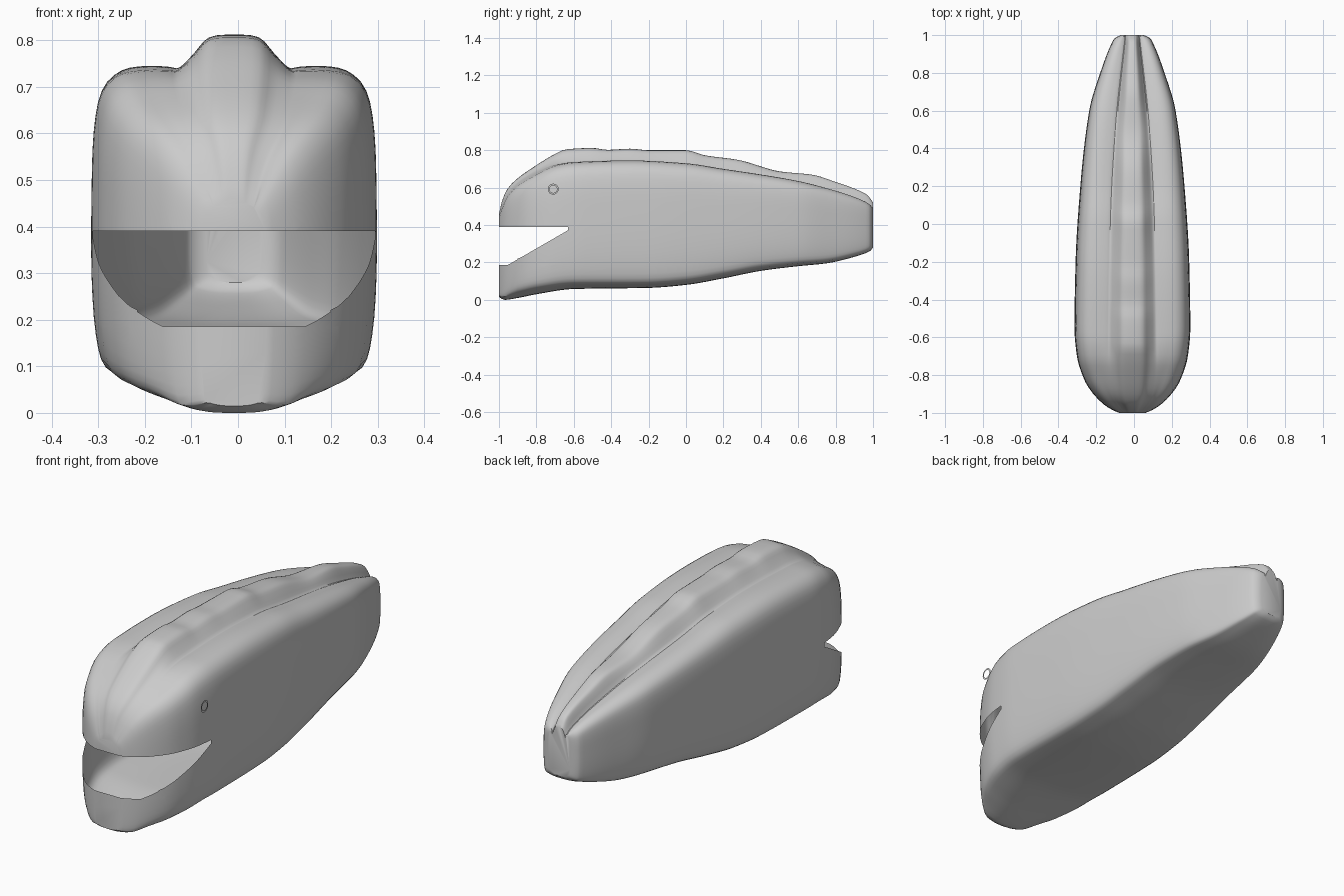
import bpy, bmesh, math
from mathutils import Vector

if "Cube" in bpy.data.objects:
    bpy.data.objects.remove(bpy.data.objects["Cube"])

CX = -0.0085          # body sits slightly off centre
MOUTH_Y, MOUTH_Z = -0.6, 0.39

grey = bpy.data.materials.new("plain_grey")
grey.diffuse_color = (0.6, 0.6, 0.6, 1)
grey.use_nodes = True
grey.node_tree.nodes["Principled BSDF"].inputs["Base Color"].default_value = grey.diffuse_color


def curve(keys):
    """Smooth monotone interpolation through (y, value) keys."""
    n = len(keys)
    d = [(keys[i+1][1] - keys[i][1]) / (keys[i+1][0] - keys[i][0]) for i in range(n - 1)]
    m = [d[0]] + [0 if a * b <= 0 else 2 * a * b / (a + b) for a, b in zip(d, d[1:])] + [d[-1]]

    def f(y):
        i = 0
        while i < n - 2 and y > keys[i+1][0]:
            i += 1
        (x0, a), (x1, b) = keys[i], keys[i+1]
        h = x1 - x0
        t = (y - x0) / h
        return (a * (1 + 2*t) * (1-t)**2 + b * t*t * (3 - 2*t)
                + h * m[i] * t * (1-t)**2 + h * m[i+1] * t*t * (t-1))
    return f


# lengthwise profiles: half width, belly, shoulder, ridge top, ridge half width
width = curve([(-1, .07), (-.985, .105), (-.955, .152), (-.9, .207), (-.83, .252), (-.7, .293),
               (-.55, .306), (-.2, .3), (.2, .275), (.6, .228), (.8, .17), (.96, .108),
               (.985, .092), (1, .06)])
belly = curve([(-1, .015), (-.97, .0), (-.9, .01), (-.8, .03), (-.6, .058), (-.2, .064), (0, .08),
               (.2, .115), (.4, .155), (.6, .18), (.75, .195), (.9, .23), (.985, .262), (1, .28)])
shoulder = curve([(-1, .44), (-.98, .5), (-.95, .56), (-.9, .612), (-.8, .672), (-.7, .718),
                  (-.6, .736), (-.3, .745), (0, .73), (.2, .7), (.4, .67), (.6, .635),
                  (.8, .583), (.9, .55), (.975, .515), (1, .49)])
ridge = curve([(-1, .46), (-.98, .54), (-.95, .6), (-.9, .65), (-.8, .72), (-.7, .78), (-.64, .805),
               (-.5, .812), (-.42, .802), (-.3, .808), (-.2, .8), (0, .8), (.1, .773), (.28, .748),
               (.5, .687), (.68, .668), (.8, .63), (.9, .595), (.97, .56), (1, .52)])
ridge_w = curve([(-1, .04), (-.9, .1), (-.7, .12), (0, .11), (.5, .085), (1, .035)])
corner = curve([(-1, .01), (-.9, .035), (-.6, .03), (0, .025), (1, .012)])
groove = curve([(-1, -.005), (-.8, -.01), (-.6, .0), (0, .006), (.6, .012), (1, .012)])


def section(y):
    """Half cross-section from belly centre to ridge centre, smoothed."""
    w, b, s, r, k, c, g = (f(y) for f in (width, belly, shoulder, ridge, ridge_w, corner, groove))
    h = s - b
    pts = [(0, b), (.4*w, b + .1*c), (.72*w, b + .6*c), (.9*w, b + 1.3*c), (.97*w, b + .16*h),
           (w, b + .35*h), (w, b + .6*h), (.985*w, b + .8*h), (.93*w, b + .925*h),
           (.8*w, b + .985*h), (.62*w, s), (k + .12*(w-k), s - .6*g), (k, s - g),
           (.72*k, s + .45*(r-s)), (.45*k, r - .08*(r-s)), (0, r)]
    ext = [(-pts[1][0], pts[1][1])] + pts + [(-pts[-2][0], pts[-2][1])]
    out = []
    for i in range(1, len(ext) - 2):
        p = [Vector(q) for q in ext[i-1:i+3]]
        for t in (0, 1/3, 2/3):
            out.append(p[1] + .5*t*(p[2] - p[0] + t*(2*p[0] - 5*p[1] + 4*p[2] - p[3]
                                    + t*(3*(p[1] - p[2]) + p[3] - p[0]))))
    return out + [Vector(pts[-1])]


def finish(bm, name):
    me = bpy.data.meshes.new(name)
    bm.to_mesh(me)
    bm.free()
    ob = bpy.data.objects.new(name, me)
    bpy.context.collection.objects.link(ob)
    me.materials.append(grey)
    bpy.context.view_layer.objects.active = ob
    ob.select_set(True)
    bpy.ops.object.shade_smooth_by_angle(angle=math.radians(35))
    ob.select_set(False)


# body: hollow lofted shell
bm = bmesh.new()
stations = [-1, -.994, -.985, -.97, -.955, -.93] + [-.9 + .03*i for i in range(63)]
stations += [.975, .985, .993, 1]
rings = []
for y in stations:
    half = section(y)
    loop = [(p.x, p.y) for p in half] + [(-p.x, p.y) for p in half[-2:0:-1]]
    rings.append([bm.verts.new((x + CX, y, z)) for x, z in loop])
for a, b in zip(rings, rings[1:]):
    for i in range(len(a)):
        j = (i + 1) % len(a)
        bm.faces.new((a[i], a[j], b[j], b[i]))
bm.faces.new(rings[0][::-1])
bm.faces.new(rings[-1])
bmesh.ops.recalc_face_normals(bm, faces=bm.faces)


# mouth: slice the snout along the jaw lines and remove the wedge between
def lower_lip(y):
    return max(.185, MOUTH_Z + (y - MOUTH_Y) * (MOUTH_Z - .185) / .355)


def slice_snout(point, normal):
    faces = [f for f in bm.faces if f.calc_center_median().y < MOUTH_Y]
    geom = set(faces)
    for f in faces:
        geom.update(f.edges)
        geom.update(f.verts)
    bmesh.ops.bisect_plane(bm, geom=list(geom), plane_co=point, plane_no=normal, dist=1e-5)


slice_snout((0, MOUTH_Y, MOUTH_Z), (0, 0, 1))
slice_snout((0, MOUTH_Y, MOUTH_Z), (0, -(MOUTH_Z - .185), .355))
slice_snout((0, -1, .185), (0, 0, 1))
gap = []
for f in bm.faces:
    c = f.calc_center_bounds()
    if c.y < MOUTH_Y and lower_lip(c.y) < c.z < MOUTH_Z:
        gap.append(f)
bmesh.ops.delete(bm, geom=gap, context='FACES')
finish(bm, "fish_body")

# eye: flat ring beside the head
bm = bmesh.new()
N = 32
outer, inner = ([bm.verts.new((.315, -.71 + r*math.cos(2*math.pi*i/N), .592 + r*math.sin(2*math.pi*i/N)))
                 for i in range(N)] for r in (.029, .02))
for i in range(N):
    j = (i + 1) % N
    bm.faces.new((outer[i], outer[j], inner[j], inner[i]))
finish(bm, "eye_ring")
